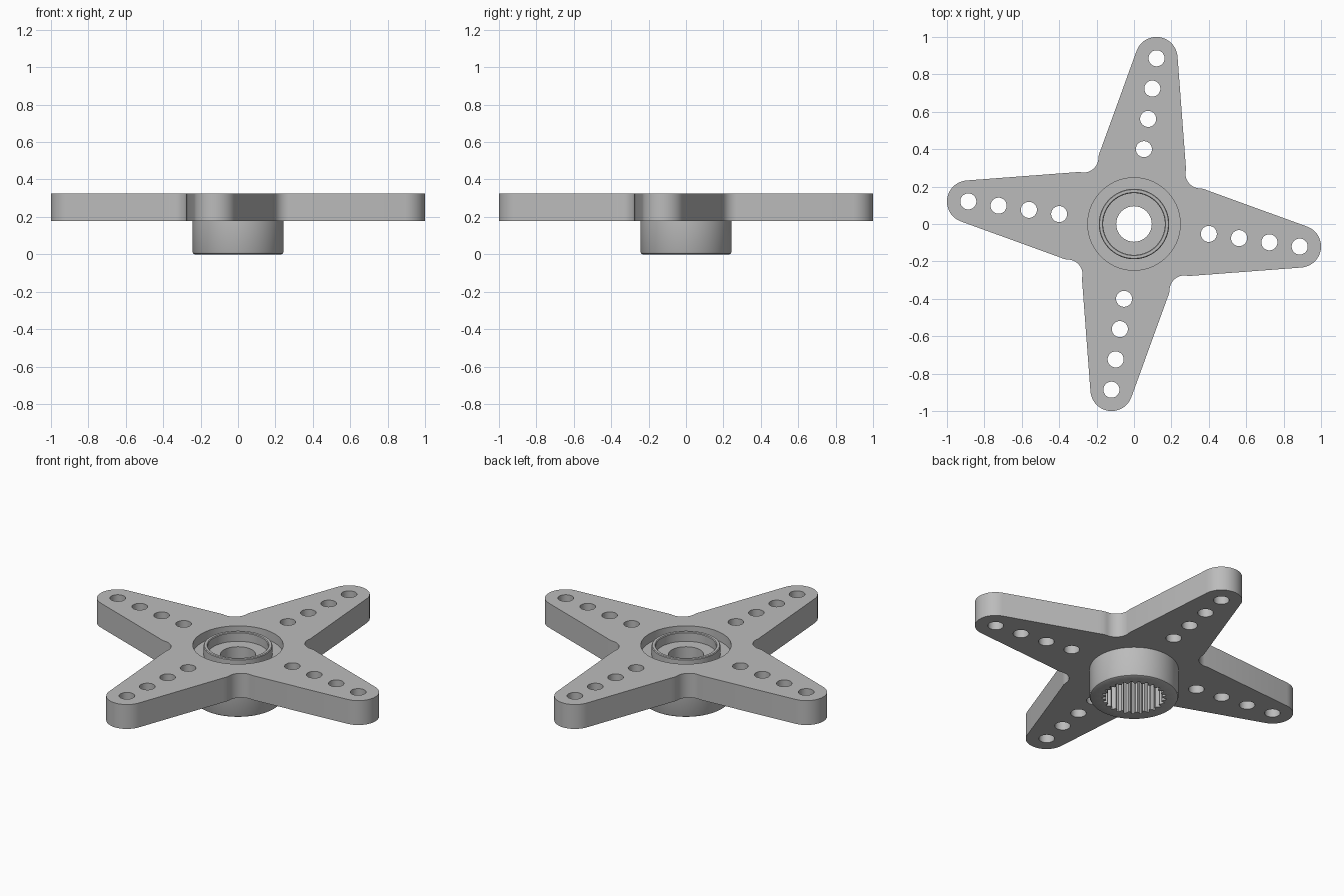
import bpy, bmesh
from math import sin, cos, pi, radians

cube = bpy.data.objects.get("Cube")
if cube:
    bpy.data.objects.remove(cube, do_unlink=True)

grey = bpy.data.materials.new("grey plastic")
grey.use_nodes = True
grey.diffuse_color = (0.5, 0.5, 0.5, 1)
grey.node_tree.nodes["Principled BSDF"].inputs["Base Color"].default_value = (0.5, 0.5, 0.5, 1)

TEETH = 25
SEGMENTS = TEETH * 4
PLATE_BOTTOM, PLATE_TOP = 0.178, 0.325
RECESS_RADIUS = 0.247


def arc(cx, cy, r, start, end, steps):
    angles = [radians(start + (end - start) * i / steps) for i in range(steps + 1)]
    return [(cx + r * cos(a), cy + r * sin(a)) for a in angles]


def circle(cx, cy, r, steps):
    return arc(cx, cy, r, 0, 360, steps)[:-1]


def quarter_turns(points, n):
    for _ in range(n):
        points = [(-y, x) for x, y in points]
    return points


def finish(name, bm):
    bmesh.ops.remove_doubles(bm, verts=bm.verts, dist=0.0001)
    bmesh.ops.recalc_face_normals(bm, faces=bm.faces)
    mesh = bpy.data.meshes.new(name)
    bm.to_mesh(mesh)
    bm.free()
    mesh.materials.append(grey)
    obj = bpy.data.objects.new(name, mesh)
    bpy.context.collection.objects.link(obj)
    bpy.ops.object.select_all(action='DESELECT')
    obj.select_set(True)
    bpy.context.view_layer.objects.active = obj
    bpy.ops.object.shade_smooth_by_angle(angle=radians(30))
    return obj


# Four-armed plate: one arm outline turned around the centre, with holes
arm = arc(0.12, 0.887, 0.113, 4, 160, 24) + [(-0.178, 0.397), (-0.187, 0.375)]
arm += arc(-0.27, 0.355, 0.08, 0, -90, 12) + [(-0.295, 0.278)]
outline = [p for n in range(4) for p in quarter_turns(arm, n)]
loops = [outline, circle(0, 0, RECESS_RADIUS, SEGMENTS)]
for n in range(4):
    for i in range(4):
        hole = circle(0.053 + 0.0225 * i, 0.4 + 0.162 * i, 0.043, 32)
        loops.append(quarter_turns(hole, n))

curve = bpy.data.curves.new("plate_outline", 'CURVE')
curve.dimensions = '2D'
curve.fill_mode = 'BOTH'
curve.extrude = (PLATE_TOP - PLATE_BOTTOM) / 2
for loop in loops:
    spline = curve.splines.new('POLY')
    spline.points.add(len(loop) - 1)
    for point, (x, y) in zip(spline.points, loop):
        point.co = (x, y, 0, 1)
    spline.use_cyclic_u = True
helper = bpy.data.objects.new("plate_outline", curve)
bpy.context.collection.objects.link(helper)
evaluated = helper.evaluated_get(bpy.context.evaluated_depsgraph_get())
temp = bpy.data.meshes.new_from_object(evaluated)
bm = bmesh.new()
bm.from_mesh(temp)
bmesh.ops.translate(bm, verts=bm.verts, vec=(0, 0, (PLATE_TOP + PLATE_BOTTOM) / 2))
bpy.data.objects.remove(helper, do_unlink=True)
bpy.data.meshes.remove(temp)
finish("four_arm_plate", bm)

# Hub: turned profile of radius, height and tooth depth, with a splined bore
FLOOR, CEILING = 0.27, 0.2
profile = [
    (RECESS_RADIUS, PLATE_BOTTOM, 0), (0.243, PLATE_BOTTOM, 0),
    (0.243, 0.012, 0), (0.239, 0.004, 0), (0.232, 0, 0),
    (0.175, 0, 0.02), (0.175, CEILING, 0.02),
    (0.095, CEILING, 0), (0.095, FLOOR, 0),
    (0.165, FLOOR, 0), (0.165, PLATE_TOP - 0.004, 0), (0.169, PLATE_TOP, 0),
    (0.184, PLATE_TOP, 0), (0.188, PLATE_TOP - 0.004, 0),
    (0.188, FLOOR, 0), (RECESS_RADIUS, FLOOR, 0),
]
bm = bmesh.new()
rings = []
for r, z, depth in profile:
    ring = []
    for i in range(SEGMENTS):
        a = 2 * pi * i / SEGMENTS
        radius = r - (depth if i % 4 > 1 else 0)
        ring.append(bm.verts.new((radius * cos(a), radius * sin(a), z)))
    rings.append(ring)
for k, ring in enumerate(rings):
    following = rings[(k + 1) % len(rings)]
    for i in range(SEGMENTS):
        j = (i + 1) % SEGMENTS
        bm.faces.new((ring[i], ring[j], following[j], following[i]))
finish("splined_hub", bm)
